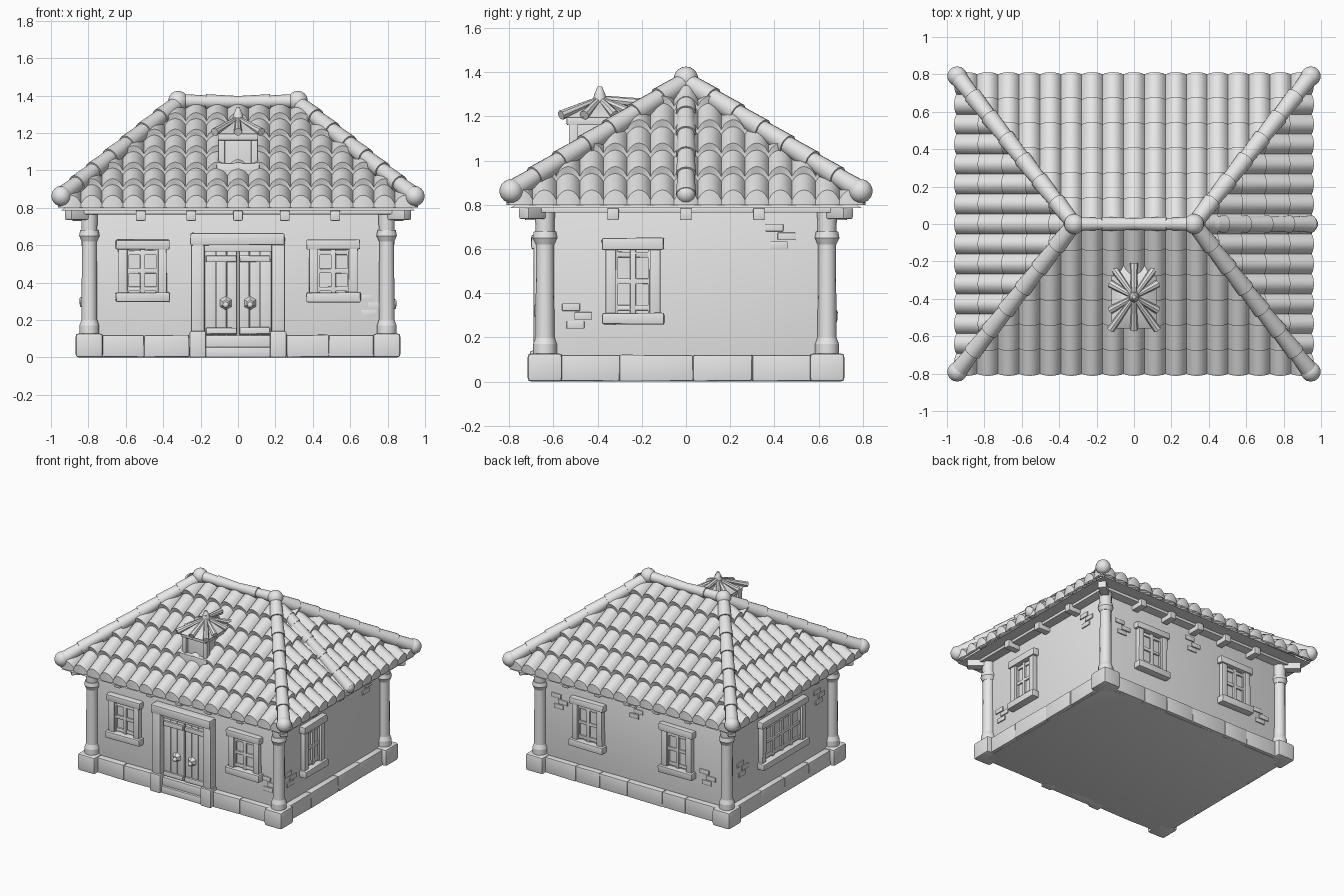
import bpy, bmesh, math, random
from mathutils import Matrix, Vector

random.seed(4)
old = bpy.data.objects.get("Cube")
if old:
    bpy.data.objects.remove(old)

clay = bpy.data.materials.new("light_grey_clay")
clay.use_nodes = True
clay.diffuse_color = (0.8, 0.8, 0.8, 1)
clay.node_tree.nodes["Principled BSDF"].inputs["Base Color"].default_value = (0.8, 0.8, 0.8, 1)

WORLD = Matrix()


def wall_frame(degrees, distance):
    """Local frame of one side: x runs along it, -y points outwards."""
    return Matrix.Rotation(math.radians(degrees), 4, 'Z') @ Matrix.Translation((0, -distance, 0))


def finish(name, bm, frame=WORLD, angle=40):
    bm.transform(frame)
    bmesh.ops.recalc_face_normals(bm, faces=bm.faces)
    mesh = bpy.data.meshes.new(name)
    bm.to_mesh(mesh)
    bm.free()
    mesh.materials.append(clay)
    obj = bpy.data.objects.new(name, mesh)
    bpy.context.collection.objects.link(obj)
    bpy.ops.object.select_all(action='DESELECT')
    obj.select_set(True)
    bpy.context.view_layer.objects.active = obj
    bpy.ops.object.shade_smooth_by_angle(angle=math.radians(angle))
    return obj


def box(name, lo, hi, frame=WORLD, bevel=0.01, wobble=0.0):
    """Chamfered block between two corners, optionally a little crooked."""
    lo, hi = Vector(lo), Vector(hi)
    bm = bmesh.new()
    bmesh.ops.create_cube(bm, size=1, matrix=Matrix.Translation((lo + hi) / 2) @ Matrix.Diagonal((*(hi - lo), 1)))
    for v in bm.verts:
        v.co += Vector([random.uniform(-wobble, wobble) for _ in range(3)])
    if bevel:
        bmesh.ops.bevel(bm, geom=bm.edges[:], offset=bevel, segments=2, profile=0.6, affect='EDGES')
    return finish(name, bm, frame)


def add_rod(bm, a, b, ra, rb, sides=14):
    a, b = Vector(a), Vector(b)
    turn = (b - a).to_track_quat('Z', 'Y').to_matrix().to_4x4()
    bmesh.ops.create_cone(bm, cap_ends=True, segments=sides, radius1=ra, radius2=rb, depth=(b - a).length,
                          matrix=Matrix.Translation((a + b) / 2) @ turn)


def add_ball(bm, centre, r):
    bmesh.ops.create_uvsphere(bm, u_segments=14, v_segments=9, radius=r, matrix=Matrix.Translation(centre))


def cap_tiles(name, top, foot, r, count, ball_r):
    """Row of overlapping tapered cap tiles ending in a rounded knob."""
    bm = bmesh.new()
    top, foot = Vector(top), Vector(foot)
    for i in range(count):
        add_rod(bm, top.lerp(foot, i / count), top.lerp(foot, (i + 1.08) / count), r * 0.85, r * 1.04)
    add_ball(bm, foot, ball_r)
    return finish(name, bm)


# Roof tiles: corrugated, stepped slope trimmed along the hips
EAVE_X, EAVE_Y, RIDGE_X, EAVE_Z, RISE = 0.95, 0.80, 0.32, 0.80, 0.53


def tile_slope(name, frame, width, run, top, columns, rows):
    bm = bmesh.new()
    steps = 8
    lines = [(0, 0, True)] + [(i, f, False) for i in range(rows) for f in (0, 1)]
    grid = []
    for row, f, closing in lines:
        line = []
        for c in range(columns * steps + 1):
            x = width * (2 * c / (columns * steps) - 1)
            arch = abs(math.sin(math.pi * c / steps)) ** 0.7
            d = 1 - (row + f) / rows
            lift = 0 if closing else arch * (0.045 - 0.01 * f) + 0.022 * (1 - f)
            y = -run * d - 0.012 * arch * (1 - f)
            line.append(bm.verts.new((x, y, EAVE_Z + RISE * (1 - d) + lift)))
        grid.append(line)
    for low, high in zip(grid, grid[1:]):
        for c in range(columns * steps):
            bm.faces.new((low[c], low[c + 1], high[c + 1], high[c]))
    for side in (-1, 1):
        bmesh.ops.bisect_plane(bm, geom=bm.verts[:] + bm.edges[:] + bm.faces[:], clear_outer=True,
                               plane_co=(side * top, 0, 0), plane_no=(side * run, width - top, 0))
    return finish(name, bm, frame)


for name, turn in (("front", 0), ("back", 180)):
    tile_slope(name + "_roof_tiles", wall_frame(turn, 0), EAVE_X, EAVE_Y, RIDGE_X, 17, 6)
for name, turn in (("left", 90), ("right", -90)):
    tile_slope(name + "_roof_tiles", wall_frame(turn, RIDGE_X), EAVE_Y, EAVE_X - RIDGE_X, 0, 15, 5)

# Solid roof core and soffit
bm = bmesh.new()
base = [bm.verts.new((x * 0.945, y * 0.795, 0.785)) for x, y in ((-1, -1), (1, -1), (1, 1), (-1, 1))]
ends = [bm.verts.new((x, 0, 1.31)) for x in (-RIDGE_X, RIDGE_X)]
for f in ((base[0], base[1], ends[1], ends[0]), (base[2], base[3], ends[0], ends[1]),
          (base[1], base[2], ends[1]), (base[3], base[0], ends[0]), base):
    bm.faces.new(f)
finish("roof_core", bm, angle=20)
box("eaves_board", (-0.86, -0.70, 0.765), (0.86, 0.70, 0.79), bevel=0.005)

# Hip and ridge caps
for sx in (-1, 1):
    for sy in (-1, 1):
        cap_tiles("hip_caps", (sx * 0.32, 0, 1.36), (sx * 0.945, sy * 0.79, 0.862), 0.047, 7, 0.054)
    cap_tiles("ridge_caps", (0, 0, 1.365), (sx * 0.32, 0, 1.37), 0.038, 2, 0.055)
cap_tiles("left_centre_caps", (0.36, 0, 1.31), (0.94, 0, 0.85), 0.045, 5, 0.045)

# Walls and plinth
box("walls", (-0.79, -0.63, 0.0), (0.79, 0.63, 0.78), bevel=0.005)
box("floor_slab", (-0.81, -0.65, 0.0), (0.81, 0.65, 0.11), bevel=0.005)


def plinth_side(frame, start, stop, count):
    cuts = [start + (stop - start) * (i + random.uniform(-0.12, 0.12) * (0 < i < count)) / count
            for i in range(count + 1)]
    for a, b in zip(cuts, cuts[1:]):
        box("plinth_stone", (a, -0.045, 0.002), (b, 0.03, 0.12), frame, 0.009, 0.002)


FRONT, LEFT, BACK, RIGHT = (wall_frame(0, 0.63), wall_frame(90, 0.79), wall_frame(180, 0.63), wall_frame(-90, 0.79))
plinth_side(FRONT, -0.74, -0.26, 2)
plinth_side(FRONT, 0.26, 0.74, 2)
plinth_side(BACK, -0.74, 0.74, 6)
plinth_side(LEFT, -0.58, 0.58, 4)
plinth_side(RIGHT, -0.58, 0.58, 4)

# Corner stones, round columns and diagonal eaves brackets
for sx in (-1, 1):
    for sy in (-1, 1):
        x, y = sx * 0.795, sy * 0.638
        box("corner_stone", (x - 0.073, y - 0.078, 0), (x + 0.073, y + 0.078, 0.128), bevel=0.018)
        bm = bmesh.new()
        for z0, z1, r0, r1 in ((0.12, 0.17, 0.054, 0.054), (0.17, 0.2, 0.054, 0.043), (0.19, 0.64, 0.043, 0.04),
                               (0.62, 0.65, 0.042, 0.056), (0.65, 0.68, 0.056, 0.05), (0.68, 0.77, 0.043, 0.045)):
            add_rod(bm, (x, y, z0), (x, y, z1), r0, r1)
        finish("corner_column", bm)
        angle = math.atan2(sy * 0.8, sx * 0.95)
        spot = Matrix.Translation((x, y, 0)) @ Matrix.Rotation(angle, 4, 'Z')
        box("corner_bracket", (-0.03, -0.03, 0.735), (0.15, 0.03, 0.79), spot)

# Rafter ends under the eaves
for frame, spots in ((FRONT, (-0.52, -0.25, 0, 0.25, 0.52)), (BACK, (-0.52, -0.25, 0, 0.25, 0.52)),
                     (LEFT, (-0.33, 0, 0.33)), (RIGHT, (-0.33, 0, 0.33))):
    for x in spots:
        box("rafter_end", (x - 0.026, -0.10, 0.73), (x + 0.026, 0.02, 0.785), frame, 0.008)


def window(frame, x, z0, z1, half, panes):
    """Timber window: sill, lintel, jambs and paned casements."""
    box("window_sill", (x - half, -0.055, z0), (x + half, 0.01, z0 + 0.052), frame, 0.009, 0.003)
    box("window_lintel", (x - half, -0.045, z1 - 0.052), (x + half, 0.01, z1), frame, 0.009, 0.003)
    for s in (-1, 1):
        j = x + s * (half - 0.04)
        box("window_jamb", (j - 0.024, -0.035, z0 + 0.04), (j + 0.024, 0.01, z1 - 0.04), frame, 0.007, 0.002)
    inner = half - 0.06
    box("window_pane", (x - inner, -0.006, z0 + 0.04), (x + inner, 0.01, z1 - 0.04), frame, 0)
    for i in range(panes + 1):
        m = x - inner + 2 * inner * i / panes
        box("window_mullion", (m - 0.013, -0.02, z0 + 0.05), (m + 0.013, 0.01, z1 - 0.05), frame, 0.004)
    for t in (0.08, 0.5, 0.92):
        z = z0 + 0.052 + (z1 - z0 - 0.104) * t
        box("window_bar", (x - inner, -0.018, z - 0.012), (x + inner, 0.01, z + 0.012), frame, 0.004, 0.003)


for s in (-1, 1):
    window(FRONT, s * 0.51, 0.295, 0.63, 0.145, 2)
    window(BACK, s * 0.38, 0.27, 0.64, 0.145, 2)
window(LEFT, -0.24, 0.26, 0.65, 0.14, 2)
window(RIGHT, 0.02, 0.27, 0.64, 0.28, 4)

# Doorway
for s in (-1, 1):
    x = s * 0.215
    box("door_post", (x - 0.035, -0.06, 0.12), (x + 0.035, 0.01, 0.61), FRONT)
    box("door_post_foot", (x - 0.044, -0.075, 0), (x + 0.044, 0.01, 0.14), FRONT)
    for a, b in ((0.006, 0.06), (0.062, 0.116), (0.118, 0.178)):
        box("door_plank", (min(s * a, s * b), -0.02, 0.12), (max(s * a, s * b), 0.01, 0.58), FRONT, 0.004)
    for z in (0.125, 0.51):
        box("door_rail", (s * 0.09 - 0.082, -0.034, z), (s * 0.09 + 0.082, 0.0, z + 0.035), FRONT, 0.006, 0.002)
    bm = bmesh.new()
    add_rod(bm, (s * 0.065, -0.015, 0.29), (s * 0.065, -0.045, 0.29), 0.04, 0.018, 6)
    add_ball(bm, (s * 0.065, -0.045, 0.28), 0.016)
    finish("door_knocker", bm, FRONT)
box("door_lintel", (-0.255, -0.07, 0.60), (0.25, 0.01, 0.665), FRONT, 0.01, 0.002)
box("door_head", (-0.18, -0.03, 0.565), (0.18, 0.01, 0.61), FRONT, 0.006)
box("door_step", (-0.175, -0.06, 0), (0.175, 0.02, 0.055), FRONT)
box("door_sill", (-0.175, -0.045, 0.05), (0.175, 0.02, 0.118), FRONT)

# Bare bricks showing through the plaster
for frame, x, z in ((LEFT, -0.5, 0.24), (LEFT, 0.42, 0.6), (RIGHT, -0.45, 0.3), (RIGHT, 0.48, 0.5),
                    (BACK, 0, 0.6), (BACK, 0.62, 0.25), (BACK, -0.64, 0.5), (FRONT, 0.7, 0.22)):
    for i, shift in enumerate((0, 0.035, -0.02)):
        a = x + shift
        box("bare_brick", (a - 0.04, -0.008, z + i * 0.04), (a + 0.04, 0.005, z + i * 0.04 + 0.034), frame, 0.003)

# Chimney with posts, band and small tiled cap
CY = -0.39
box("chimney_core", (-0.085, CY - 0.12, 0.95), (0.085, CY + 0.12, 1.2), bevel=0.005)
box("chimney_base", (-0.115, CY - 0.155, 0.93), (0.115, CY + 0.13, 1.04))
box("chimney_band", (-0.108, CY - 0.15, 1.16), (0.108, CY + 0.14, 1.2), bevel=0.008)
for s in (-1, 1):
    for y in (CY - 0.12, CY + 0.11):
        box("chimney_post", (s * 0.088 - 0.018, y - 0.02, 1.0), (s * 0.088 + 0.018, y + 0.02, 1.18), bevel=0.006)
bm = bmesh.new()
apex = Vector((0, CY, 1.28))
bmesh.ops.create_cone(bm, cap_ends=True, segments=4, radius1=math.sqrt(2), radius2=0.2, depth=1,
                      matrix=Matrix.Translation((0, CY, 1.235)) @ Matrix.Diagonal((0.12, 0.17, 0.08, 1))
                      @ Matrix.Rotation(math.pi / 4, 4, 'Z'))
for i in (-1, 0, 1):
    for j in (-1, -0.4, 0.4, 1):
        if i or abs(j) == 1:
            add_rod(bm, apex, (i * 0.125, CY + j * 0.175, 1.205), 0.012, 0.022, 8)
add_rod(bm, apex, (0, CY + 0.18, 1.26), 0.015, 0.022, 8)
add_rod(bm, (0, CY, 1.26), (0, CY, 1.305), 0.034, 0.024)
add_rod(bm, (0, CY, 1.30), (0, CY, 1.335), 0.024, 0.01)
finish("chimney_cap", bm)
